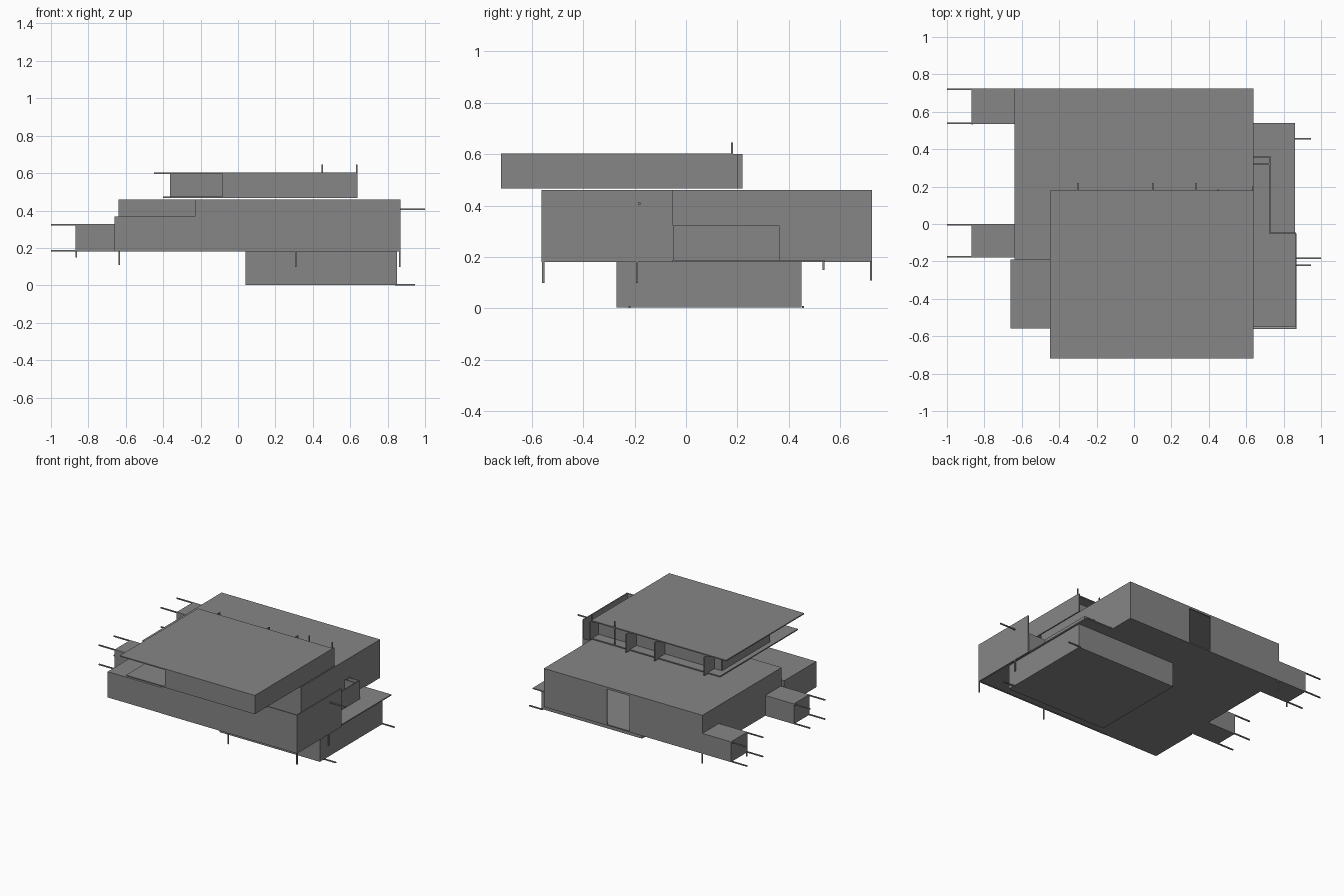
import bpy
import bmesh
from mathutils import Vector

cube = bpy.data.objects.get("Cube")
if cube:
    bpy.data.objects.remove(cube, do_unlink=True)

# One concrete grey for everything
concrete = bpy.data.materials.new("concrete_grey")
concrete.use_nodes = True
GREY = (0.24, 0.24, 0.24, 1)
concrete.diffuse_color = GREY
concrete.node_tree.nodes["Principled BSDF"].inputs["Base Color"].default_value = GREY

T = 0.008  # thickness of walls and slabs


def box(name, xs, ys, zs):
    """Box from its extents along each axis."""
    mesh = bpy.data.meshes.new(name)
    bm = bmesh.new()
    bmesh.ops.create_cube(bm, size=1)
    for v in bm.verts:
        v.co = Vector(r[0] if c < 0 else r[1] for c, r in zip(v.co, (xs, ys, zs)))
    bm.to_mesh(mesh)
    bm.free()
    mesh.materials.append(concrete)
    obj = bpy.data.objects.new(name, mesh)
    bpy.context.collection.objects.link(obj)
    return obj


def slab(name, xs, ys, top):
    return box(name, xs, ys, (top - T, top))


def wall_x(name, xs, y, zs):
    """Thin wall running along x."""
    return box(name, xs, (y - T / 2, y + T / 2), zs)


def wall_y(name, x, ys, zs):
    """Thin wall running along y."""
    return box(name, (x - T / 2, x + T / 2), ys, zs)


def rod(name, start, end, r=0.004):
    """Straight bar along one axis."""
    ranges = [(a - r, a + r) if a == b else (min(a, b), max(a, b))
              for a, b in zip(start, end)]
    return box(name, *ranges)


FLOOR, TOP = 0.2, 0.472
storey = (FLOOR - T, TOP)

# Basement
box("basement", (0.04, 0.85), (-0.27, 0.45), (0.015, FLOOR - T))

# Ground floor plate, with its side terrace
slab("main_floor", (-0.64, 0.64), (-0.55, 0.725), FLOOR)
slab("side_terrace_floor", (0.64, 0.86), (-0.55, 0.54), FLOOR)

# Main storey: hollow shell with a doorway at the back
slab("main_roof", (-0.64, 0.64), (-0.19, 0.725), TOP)
wall_y("main_left_wall", 0.636, (-0.19, 0.725), storey)
wall_y("main_right_wall", -0.636, (-0.19, 0.725), storey)
wall_x("main_front_wall", (-0.64, 0.64), -0.186, storey)
wall_x("back_wall_left", (0.13, 0.64), 0.721, storey)
wall_x("back_wall_right", (-0.64, -0.05), 0.721, storey)
wall_x("back_wall_lintel", (-0.05, 0.13), 0.721, (TOP - 0.015, TOP))

# Front terrace: raised block at one end, parapet walls around the rest
box("front_block", (-0.66, -0.23), (-0.56, -0.19), (FLOOR - T, 0.38))
wall_x("terrace_front_wall", (-0.23, 0.87), -0.558, storey)
wall_y("terrace_side_wall", 0.866, (-0.56, -0.05), storey)

# Small stair enclosure beside the main storey
low = (FLOOR, 0.335)
wall_y("stair_side_wall", 0.726, (-0.05, 0.36), low)
wall_x("stair_back_wall", (0.64, 0.73), 0.36, low)
wall_x("stair_inner_wall", (0.64, 0.73), 0.32, low)
wall_x("stair_front_wall", (0.73, 0.866), -0.05, low)

# Two side annexes with bars at their outer corners
for label, y0, y1 in (("back", 0.535, 0.725), ("front", -0.18, 0.0)):
    box(label + "_annex", (-0.87, -0.64), (y0, y1), (FLOOR - T, 0.34))
    for y in (y0 + 0.004, y1 - 0.004):
        for z in (FLOOR - 0.004, 0.336):
            rod(label + "_annex_bar", (-1, y, z), (-0.87, y, z))

# Upper storey: floor, overhanging roof, walls and partitions
upper = (0.478, 0.612)
slab("upper_floor", (-0.40, 0.64), (-0.72, 0.18), 0.486)
slab("upper_roof", (-0.45, 0.64), (-0.72, 0.18), 0.615)
wall_y("upper_left_wall", 0.636, (-0.72, 0.2), upper)
wall_x("upper_front_wall", (-0.08, 0.64), -0.716, upper)
wall_x("upper_recessed_wall", (-0.36, -0.08), -0.45, upper)
wall_y("upper_recess_side", -0.08, (-0.72, -0.45), upper)
wall_y("upper_right_wall", -0.36, (-0.45, 0.1), upper)
wall_x("upper_back_wall", (-0.36, 0.64), 0.1, upper)
for x in (-0.3, 0.1, 0.33):
    wall_y("upper_partition", x, (0.1, 0.22), upper)

# Upright bars above the roof and below the floor
for x in (0.45, 0.636):
    rod("roof_post", (x, 0.18, 0.48), (x, 0.18, 0.658))
for x, y, z in ((-0.636, 0.721, 0.12), (0.31, -0.556, 0.11), (0.866, -0.556, 0.11),
                (0.866, -0.19, 0.11), (-0.866, 0.535, 0.16)):
    rod("hanging_bar", (x, y, z), (x, y, FLOOR))

# Level bars on the outer side
rod("terrace_bar", (0.86, -0.182, 0.42), (1, -0.182, 0.42))
for y in (-0.22, 0.455):
    rod("basement_bar", (0.84, y, 0.016), (0.945, y, 0.016))

# Stand the lowest bar on the ground
bpy.context.view_layer.update()
parts = [o for o in bpy.context.collection.objects
         if o.type == "MESH" and concrete.name in o.data.materials]
lowest = min(v.co.z for o in parts for v in o.data.vertices)
for o in parts:
    o.location.z -= lowest
